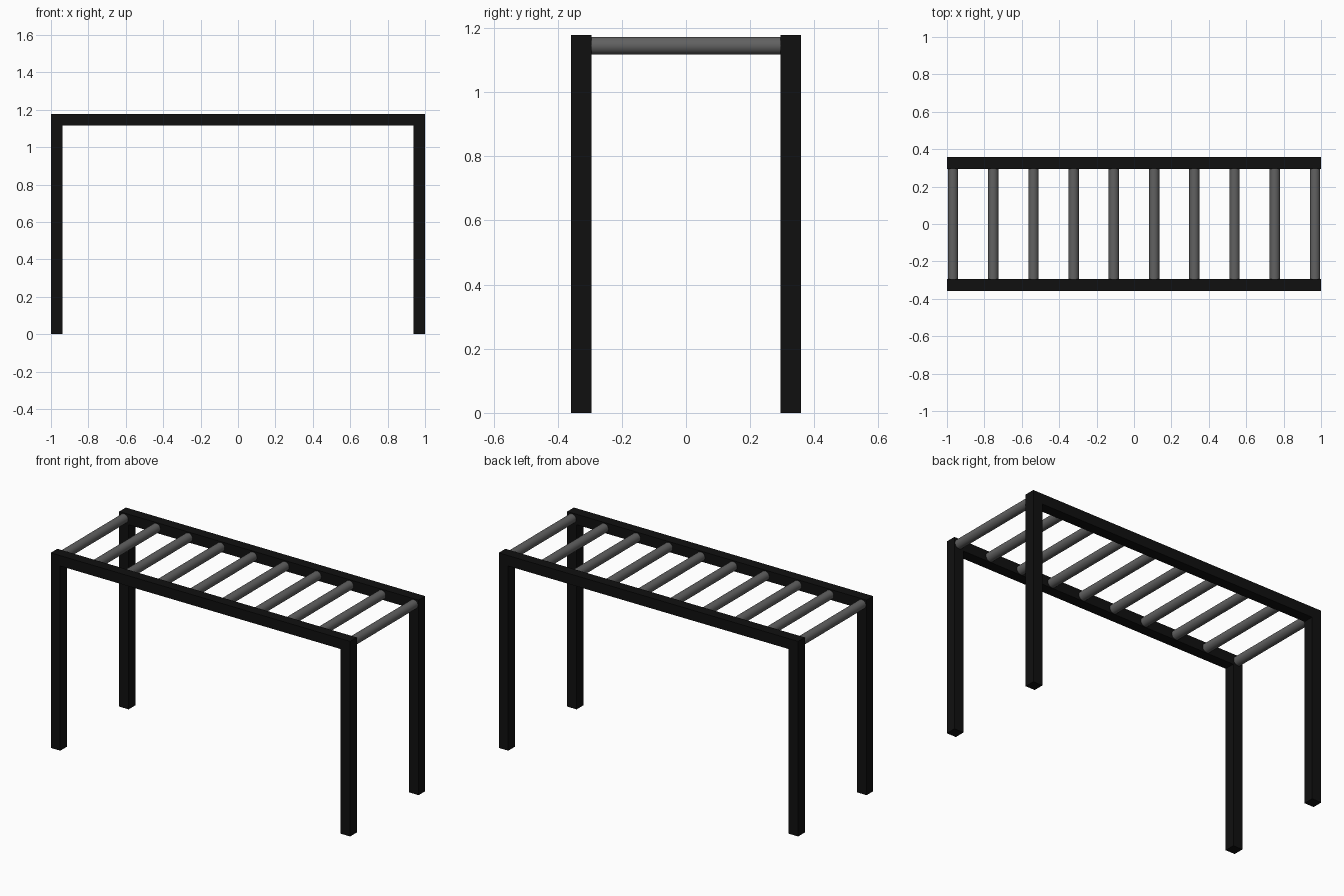
import bpy

if "Cube" in bpy.data.objects:
    bpy.data.objects.remove(bpy.data.objects["Cube"])

W = 0.063          # square beam thickness
H = 1.178          # overall height
Y = 0.358 - W / 2  # beam centre line in y
X = 1.0 - W / 2    # post centre line in x


def material(name, value):
    mat = bpy.data.materials.new(name)
    mat.diffuse_color = (value, value, value, 1)
    mat.use_nodes = True
    mat.node_tree.nodes["Principled BSDF"].inputs["Base Color"].default_value = mat.diffuse_color
    return mat


black = material("black_paint", 0.005)
grey = material("grey_metal", 0.12)


def box(name, centre, size):
    bpy.ops.mesh.primitive_cube_add(size=1, location=centre)
    obj = bpy.context.object
    obj.name = name
    obj.scale = size
    bpy.ops.object.transform_apply(location=False, rotation=False, scale=True)
    obj.data.materials.append(black)


# Side rails and their posts
for side, sy in (("front", -1), ("back", 1)):
    box(f"{side}_rail", (0, sy * Y, H - W / 2), (2, W, W))
    for end, sx in (("left", -1), ("right", 1)):
        box(f"{side}_{end}_post", (sx * X, sy * Y, (H - W) / 2), (W, W, H - W))

# Round rungs between the rails
COUNT, END_X, RADIUS = 10, 0.968, 0.0275
for i in range(COUNT):
    x = -END_X + 2 * END_X * i / (COUNT - 1)
    bpy.ops.mesh.primitive_cylinder_add(
        vertices=32, radius=RADIUS, depth=2 * Y - W + 0.004,
        location=(x, 0, 1.145), rotation=(1.570796, 0, 0))
    rung = bpy.context.object
    rung.name = f"rung_{i + 1}"
    rung.data.materials.append(grey)
    bpy.ops.object.shade_smooth_by_angle()
